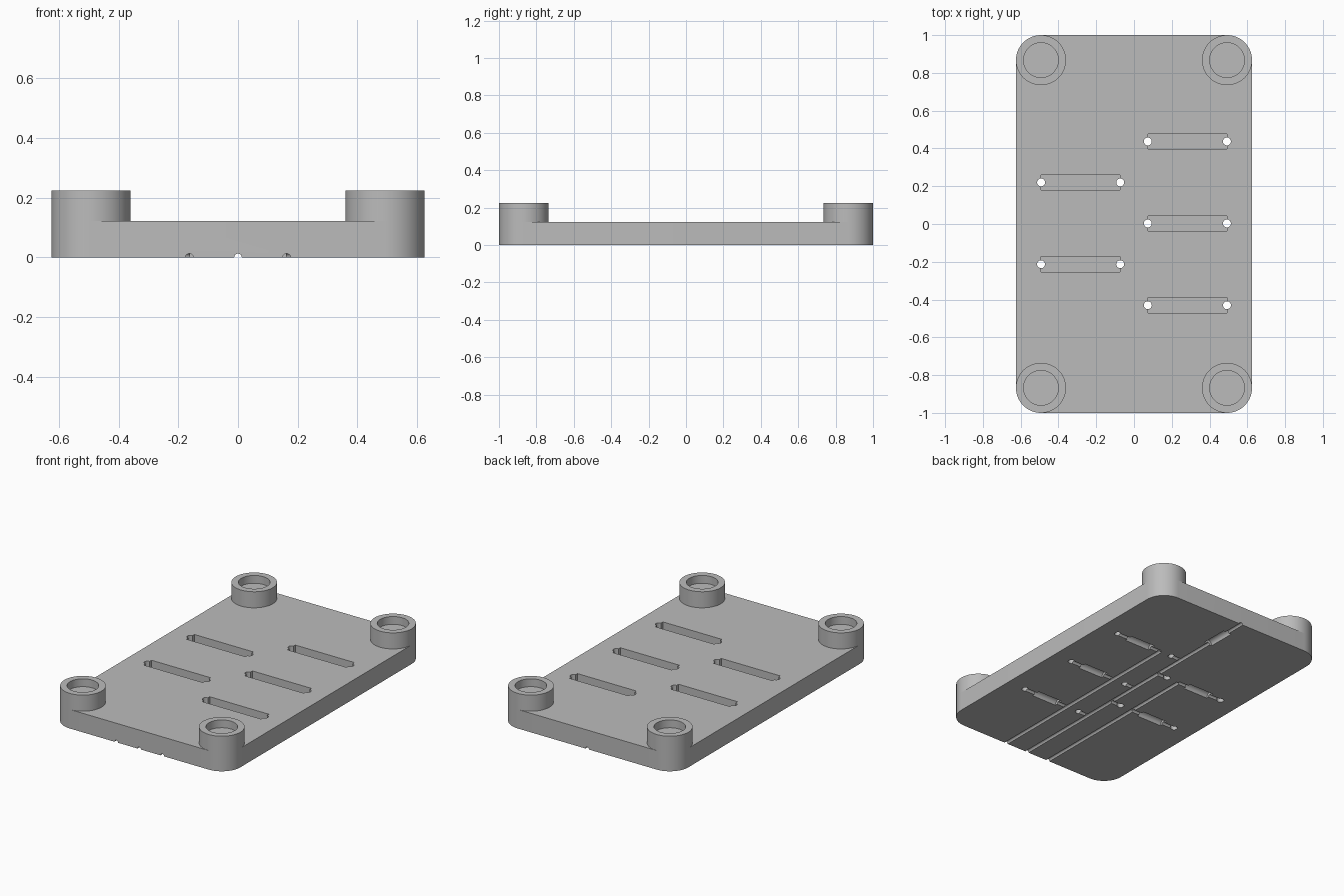
import bpy, bmesh, math
from mathutils import Matrix, Vector

cube = bpy.data.objects.get("Cube")
if cube:
    bpy.data.objects.remove(cube, do_unlink=True)

HX, HY, T, R = 0.625, 1.0, 0.122, 0.1325   # half sizes, plate thickness, corner radius
WIRE, HOLE, POCKET = 0.013, 0.021, 0.03    # radii of the cut features

grey = bpy.data.materials.new("plain_grey")
grey.use_nodes = True
grey.diffuse_color = (0.5, 0.5, 0.5, 1)
grey.node_tree.nodes["Principled BSDF"].inputs["Base Color"].default_value = (0.5, 0.5, 0.5, 1)


def make(name, bm):
    bmesh.ops.recalc_face_normals(bm, faces=bm.faces)
    mesh = bpy.data.meshes.new(name)
    bm.to_mesh(mesh)
    bm.free()
    mesh.materials.append(grey)
    ob = bpy.data.objects.new(name, mesh)
    bpy.context.scene.collection.objects.link(ob)
    return ob


def smooth(ob):
    bpy.ops.object.select_all(action='DESELECT')
    ob.select_set(True)
    bpy.context.view_layer.objects.active = ob
    bpy.ops.object.shade_smooth_by_angle(angle=math.radians(30))


def rod(a, b, radius, segments=16):
    """Cylinder cutter between two points."""
    a, b = Vector(a), Vector(b)
    turn = (b - a).to_track_quat('Z', 'Y').to_matrix().to_4x4()
    bm = bmesh.new()
    bmesh.ops.create_cone(bm, cap_ends=True, segments=segments, radius1=radius, radius2=radius,
                          depth=(b - a).length, matrix=Matrix.Translation((a + b) / 2) @ turn)
    return make("cutter", bm)


def block(center, size):
    bm = bmesh.new()
    bmesh.ops.create_cube(bm, size=1, matrix=Matrix.Translation(center) @ Matrix.Diagonal((*size, 1)))
    return make("cutter", bm)


def cut(target, cutter):
    cutter.hide_render = True
    mod = target.modifiers.new("cut", 'BOOLEAN')
    mod.operation, mod.solver, mod.object = 'DIFFERENCE', 'EXACT', cutter
    bpy.ops.object.select_all(action='DESELECT')
    bpy.context.view_layer.objects.active = target
    bpy.ops.object.modifier_apply(modifier=mod.name)
    bpy.data.objects.remove(cutter, do_unlink=True)


# Base plate with rounded corners
bm = bmesh.new()
outline = []
for quarter, (sx, sy) in enumerate([(1, 1), (-1, 1), (-1, -1), (1, -1)]):
    for i in range(17):
        ang = (quarter + i / 16) * math.pi / 2
        outline.append(bm.verts.new((sx * (HX - R) + R * math.cos(ang),
                                     sy * (HY - R) + R * math.sin(ang), 0)))
base = bm.faces.new(outline)
grown = bmesh.ops.extrude_face_region(bm, geom=[base])
bmesh.ops.translate(bm, vec=(0, 0, T),
                    verts=[v for v in grown["geom"] if isinstance(v, bmesh.types.BMVert)])
plate = make("base_plate", bm)

# Slots on top, lead holes, and wire channels underneath
rows = [(1, 0.437), (-1, 0.22), (1, 0.003), (-1, -0.213), (1, -0.43)]
for side, y in rows:
    inner, outer = side * 0.073, side * 0.492
    cut(plate, block(((inner + outer) / 2, y, T), (abs(outer - inner), 0.08, 0.12)))
    for x in (inner, outer):
        cut(plate, rod((x, y, -0.1), (x, y, 0.2), HOLE, 24))
    cut(plate, rod((inner, y, 0), (0, y, 0), WIRE))
    cut(plate, rod((side * 0.163, y, 0), (outer, y, 0), WIRE))
    cut(plate, rod((side * 0.23, y, 0), (side * 0.41, y, 0), POCKET))

# Long channels running to the front, the middle one right through
for x, end in [(-0.163, 0.22), (0, 1.1), (0.163, 0.437)]:
    cut(plate, rod((x, -1.1, 0), (x, end, 0), WIRE))
cut(plate, rod((0, 0.69, 0), (0, 0.87, 0), POCKET))
smooth(plate)

# Corner bosses with a round recess
profile = [(R, T), (R, 0.225), (0.092, 0.225), (0.092, 0.175), (0, 0.175)]
for sx, xname in ((1, "left"), (-1, "right")):
    for sy, yname in ((1, "back"), (-1, "front")):
        bm = bmesh.new()
        pts = [bm.verts.new((r, 0, z)) for r, z in profile]
        edges = [bm.edges.new(pair) for pair in zip(pts, pts[1:])]
        bmesh.ops.spin(bm, geom=pts + edges, cent=(0, 0, 0), axis=(0, 0, 1),
                       angle=math.tau, steps=64)
        bmesh.ops.remove_doubles(bm, verts=bm.verts, dist=1e-4)
        bmesh.ops.translate(bm, vec=(sx * (HX - R), sy * (HY - R), 0), verts=bm.verts)
        smooth(make(f"{yname}_{xname}_boss", bm))
